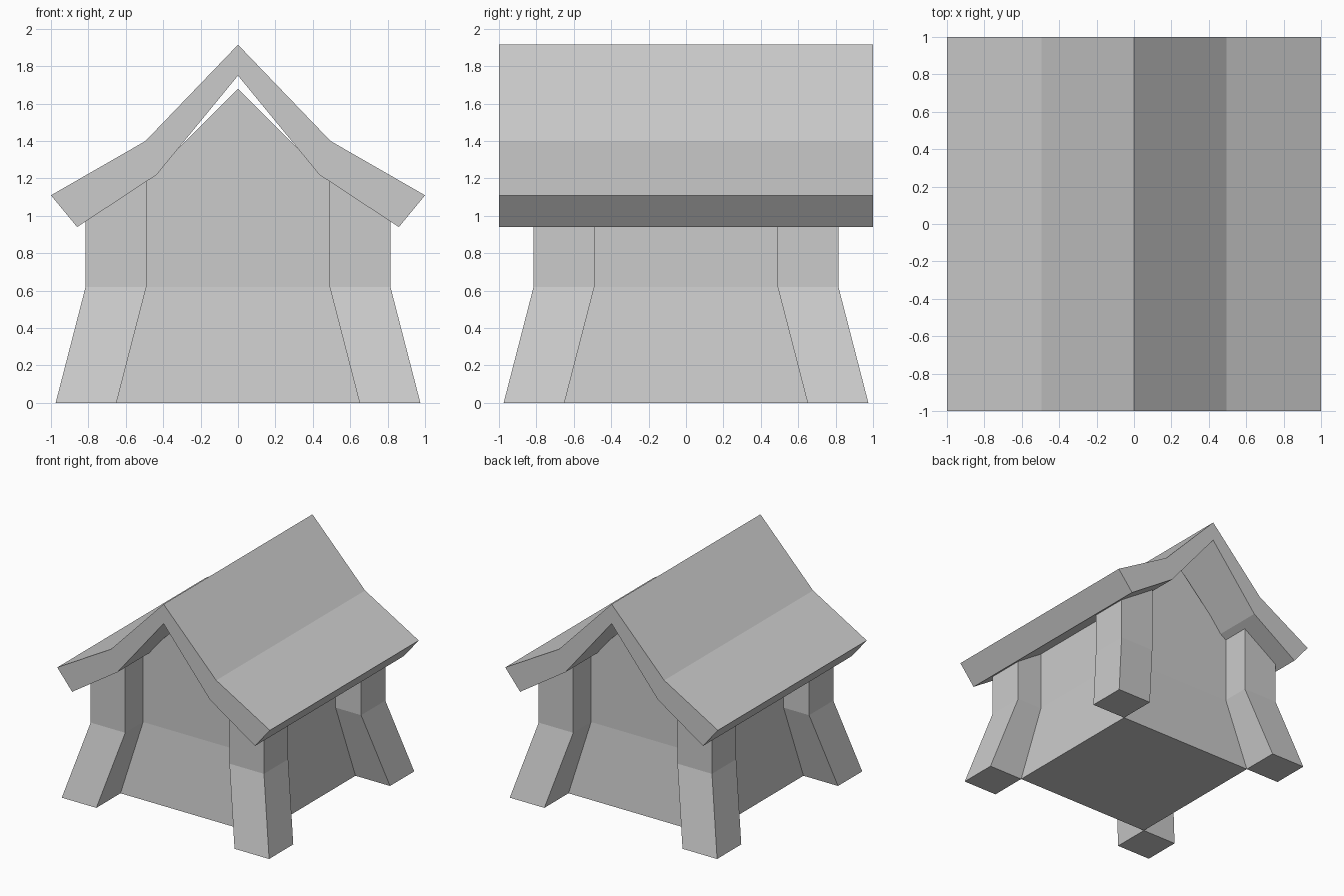
import bpy
import bmesh

cube = bpy.data.objects.get("Cube")
if cube:
    bpy.data.objects.remove(cube, do_unlink=True)

GREY = (0.6, 0.6, 0.6, 1.0)
stone = bpy.data.materials.new("plain_grey")
stone.use_nodes = True
stone.diffuse_color = GREY
stone.node_tree.nodes["Principled BSDF"].inputs["Base Color"].default_value = GREY


def loft(name, rings):
    """Join closed rings of equal point count into a capped solid."""
    bm = bmesh.new()
    loops = [[bm.verts.new(p) for p in ring] for ring in rings]
    n = len(loops[0])
    for low, high in zip(loops, loops[1:]):
        for i in range(n):
            j = (i + 1) % n
            bm.faces.new((low[i], low[j], high[j], high[i]))
    bm.faces.new(loops[0])
    bm.faces.new(loops[-1])
    bmesh.ops.recalc_face_normals(bm, faces=bm.faces)
    mesh = bpy.data.meshes.new(name)
    bm.to_mesh(mesh)
    bm.free()
    mesh.materials.append(stone)
    obj = bpy.data.objects.new(name, mesh)
    bpy.context.collection.objects.link(obj)
    return obj


def square(x0, x1, y0, y1, z):
    return [(x0, y0, z), (x1, y0, z), (x1, y1, z), (x0, y1, z)]


BEND = 0.62      # height where the sloped base turns upright
BASE, WALL = 0.65, 0.575

# Walls: flared base, then an upright gabled block under the roof
loft("wall_base", [square(-BASE, BASE, -BASE, BASE, 0),
                   square(-WALL, WALL, -WALL, WALL, BEND)])
gable = [(-WALL, BEND), (WALL, BEND), (WALL, 1.14), (0.43, 1.25),
         (0, 1.68), (-0.43, 1.25), (-WALL, 1.14)]
loft("gabled_wall", [[(x, y, z) for x, z in gable] for y in (-WALL, WALL)])

# Four corner buttresses, tops sloped to stay inside the roof
for sx, side in ((-1, "right"), (1, "left")):
    for sy, end in ((-1, "front"), (1, "back")):
        rings = []
        for inner, outer, z_in, z_out in ((0.65, 0.975, 0, 0),
                                          (0.49, 0.815, BEND, BEND),
                                          (0.49, 0.815, 1.28, 1.08)):
            rings.append([(sx * inner, sy * inner, z_in), (sx * outer, sy * inner, z_out),
                          (sx * outer, sy * outer, z_out), (sx * inner, sy * outer, z_in)])
        loft(f"{end}_{side}_buttress", rings)

# Roof: thick kinked profile, mirrored and run front to back
top = [(0, 1.915), (0.495, 1.40), (1.0, 1.11)]
under = [(0.86, 0.94), (0.435, 1.22), (0, 1.75)]
half = top + under
profile = half + [(-x, z) for x, z in reversed(half) if x > 0]
loft("roof", [[(x, y, z) for x, z in profile] for y in (-1, 1)])
